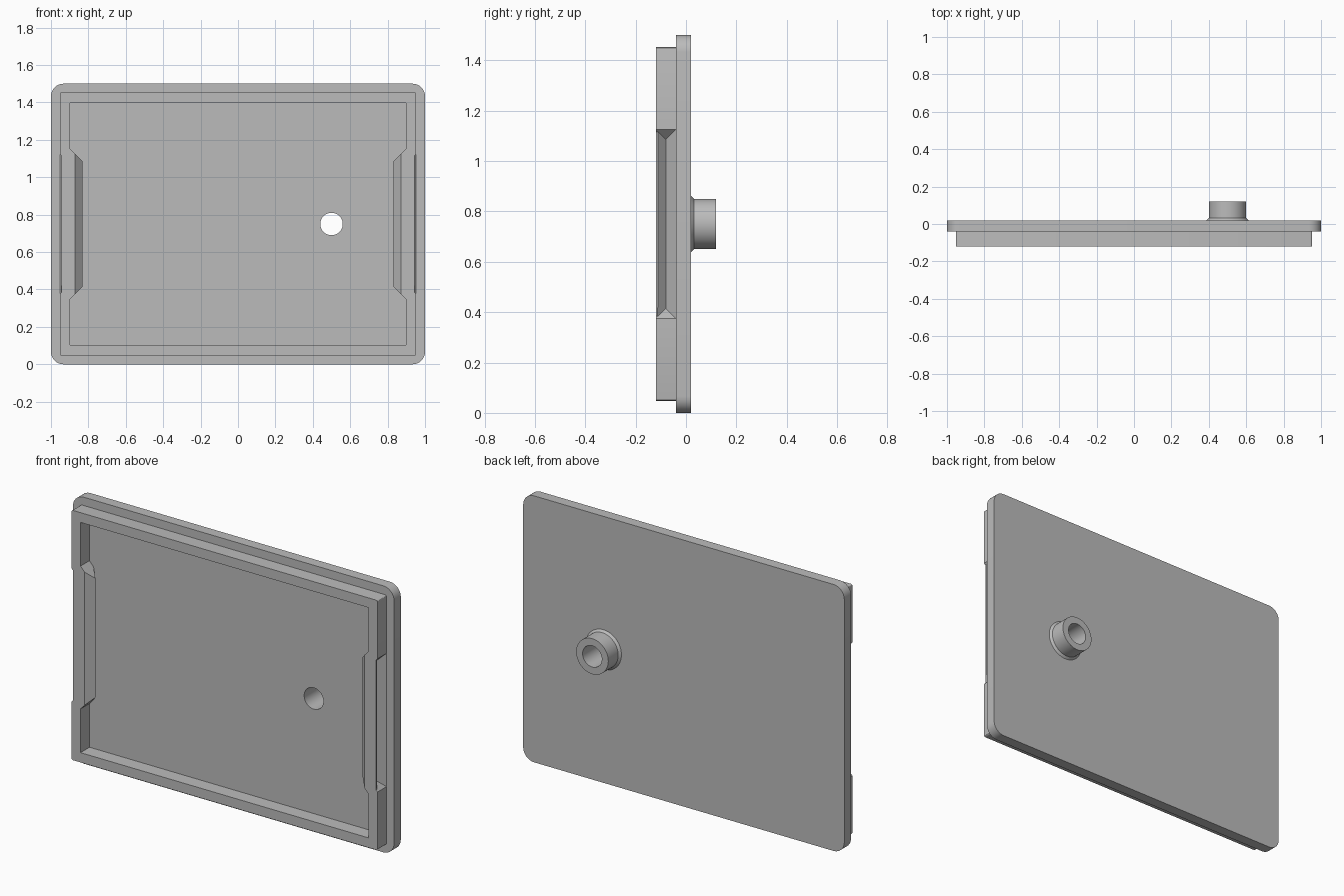
import bpy, bmesh, math
from mathutils import Matrix, Vector

if "Cube" in bpy.data.objects:
    bpy.data.objects.remove(bpy.data.objects["Cube"], do_unlink=True)

grey = bpy.data.materials.new("light_grey")
grey.use_nodes = True
grey.diffuse_color = (0.5, 0.5, 0.5, 1)
grey.node_tree.nodes["Principled BSDF"].inputs["Base Color"].default_value = grey.diffuse_color

MID_Z = 0.75                 # centre height of the panel
RIM_Y = -0.08                # mid depth of the rim
HOLE_X = 0.5


def finish(name, bm):
    bmesh.ops.recalc_face_normals(bm, faces=bm.faces)
    mesh = bpy.data.meshes.new(name)
    bm.to_mesh(mesh)
    bm.free()
    mesh.materials.append(grey)
    ob = bpy.data.objects.new(name, mesh)
    bpy.context.collection.objects.link(ob)
    return ob


def slab(name, half_x, half_z, y0, y1, radius=0, segments=8):
    """Upright box with optional rounded corners."""
    bm = bmesh.new()
    bmesh.ops.create_cube(bm, size=1)
    bmesh.ops.scale(bm, vec=(2 * half_x, y1 - y0, 2 * half_z), verts=bm.verts)
    bmesh.ops.translate(bm, vec=(0, (y0 + y1) / 2, MID_Z), verts=bm.verts)
    if radius:
        edges = [e for e in bm.edges
                 if abs(e.verts[0].co.y - e.verts[1].co.y) > 1e-4]
        bmesh.ops.bevel(bm, geom=edges, offset=radius, segments=segments,
                        profile=0.5, affect="EDGES")
    return finish(name, bm)


def wedge(name, side, levels, y=RIM_Y):
    """Convex block from (x, half depth, half height) levels."""
    bm = bmesh.new()
    for x, dy, dz in levels:
        for sy in ((-1, 1) if dy else (0,)):
            for sz in (-1, 1):
                bm.verts.new((side * x, y + sy * dy, MID_Z + sz * dz))
    bmesh.ops.convex_hull(bm, input=bm.verts)
    bmesh.ops.dissolve_limit(bm, angle_limit=0.01, verts=bm.verts, edges=bm.edges)
    return finish(name, bm)


def lathe(name, profile, closed=False, steps=64):
    """Spin (radius, y) points around the hole axis."""
    bm = bmesh.new()
    verts = [bm.verts.new((HOLE_X + r, y, MID_Z)) for r, y in profile]
    edges = [bm.edges.new(p) for p in zip(verts, verts[1:])]
    if closed:
        edges.append(bm.edges.new((verts[-1], verts[0])))
    bmesh.ops.spin(bm, geom=verts + edges, cent=(HOLE_X, 0, MID_Z), axis=(0, 1, 0),
                   angle=2 * math.pi, steps=steps)
    bmesh.ops.remove_doubles(bm, verts=bm.verts, dist=1e-5)
    return finish(name, bm)


def combine(ob, tool, operation):
    """Apply a boolean and drop the helper."""
    mod = ob.modifiers.new(operation, "BOOLEAN")
    mod.operation, mod.object, mod.solver = operation, tool, "EXACT"
    tool.hide_render = True
    bpy.context.view_layer.objects.active = ob
    bpy.ops.object.modifier_apply(modifier=mod.name)
    bpy.data.objects.remove(tool, do_unlink=True)


def smooth(ob):
    bpy.ops.object.select_all(action="DESELECT")
    ob.select_set(True)
    bpy.context.view_layer.objects.active = ob
    bpy.ops.object.shade_smooth_by_angle(angle=math.radians(30))


# Back plate with rounded corners and a through hole
plate = slab("back_plate", 1.0, 0.75, -0.04, 0.02, radius=0.067)
bore = lathe("bore_cutter", [(0, -0.1), (0.06, -0.1), (0.06, 0.1), (0, 0.1)])
combine(plate, bore, "DIFFERENCE")

# Raised rectangular rim on the front
rim = slab("front_rim", 0.953, 0.703, -0.12, -0.04, radius=0.01, segments=3)
combine(rim, slab("rim_opening", 0.897, 0.648, -0.2, 0.1), "DIFFERENCE")

# Side grips: bulge on the inside, V groove and cut-back lip on the outside
for side in (-1, 1):
    bulge = wedge("grip_bulge", side, [(0.905, 0.04, 0.402), (0.897, 0.04, 0.402),
                                       (0.872, 0.04, 0.375), (0.832, 0, 0.335)])
    combine(rim, bulge, "UNION")
    groove = wedge("grip_groove", side, [(0.913, 0, 0.335), (0.973, 0.06, 0.395)])
    combine(rim, groove, "DIFFERENCE")
    lip = wedge("grip_lip", side, [(0.944, 0.02, 0.366), (0.964, 0.02, 0.386)], y=-0.131)
    combine(rim, lip, "DIFFERENCE")

# Hollow spout on the back with a flared foot
spout = lathe("back_spout", [(0.06, 0.02), (0.112, 0.02), (0.1, 0.032),
                             (0.1, 0.12), (0.06, 0.12)], closed=True)

for part in (plate, rim, spout):
    smooth(part)
